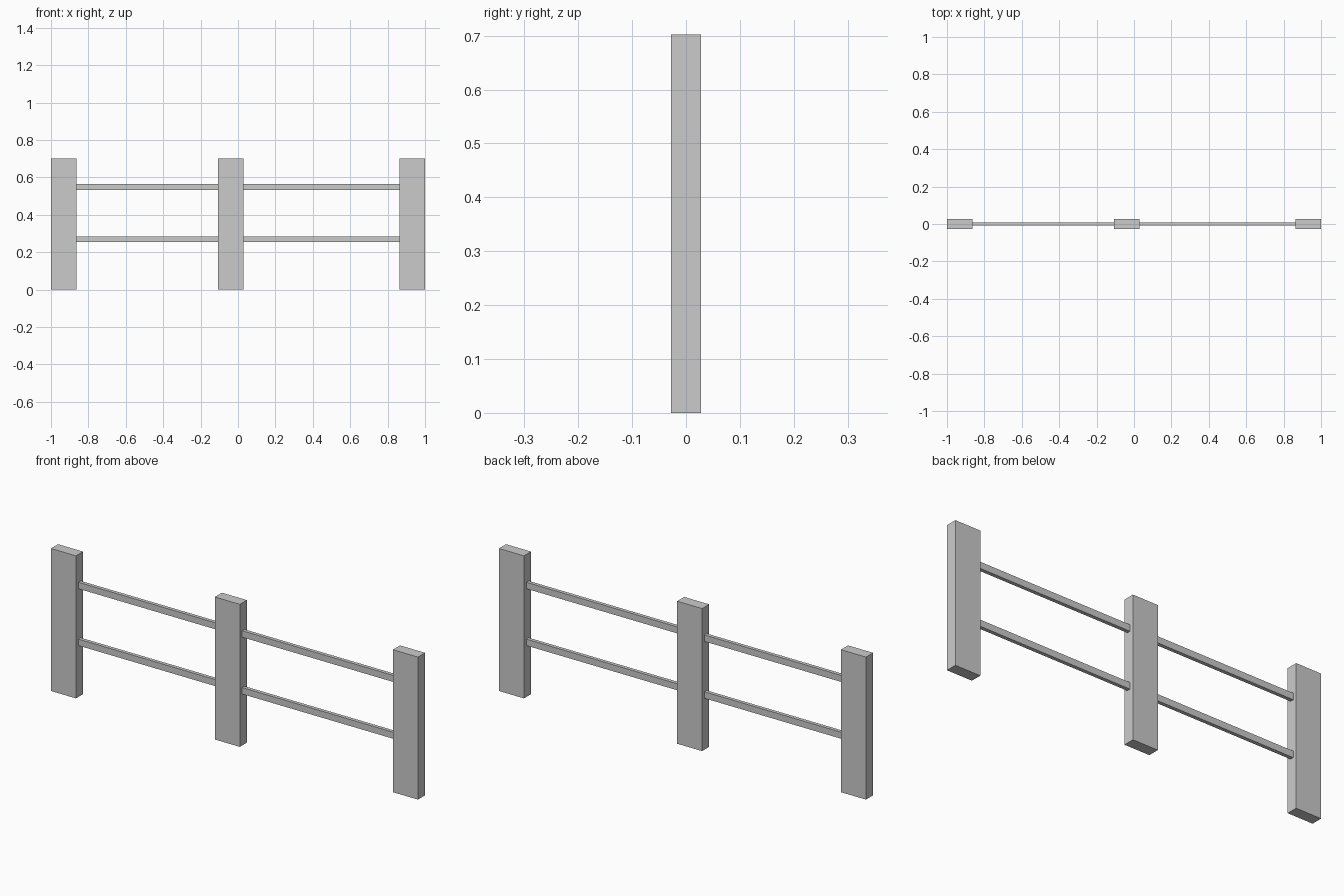
import bpy

if "Cube" in bpy.data.objects:
    bpy.data.objects.remove(bpy.data.objects["Cube"])


def box(name, x0, x1, half_depth, z0, z1):
    """Axis-aligned box centred on y = 0."""
    bpy.ops.mesh.primitive_cube_add(size=1, location=((x0 + x1) / 2, 0, (z0 + z1) / 2))
    obj = bpy.context.object
    obj.name = name
    obj.scale = (x1 - x0, 2 * half_depth, z1 - z0)
    bpy.ops.object.transform_apply(location=False, rotation=False, scale=True)
    return obj


POST_W = 0.136
POST_H = 0.702
post_lefts = {"left": -1.0, "middle": -0.107, "right": 1.0 - POST_W}

# Flat upright posts
for side, x in post_lefts.items():
    box(f"{side}_post", x, x + POST_W, 0.0275, 0, POST_H)

# Thin rails spanning each bay between neighbouring posts
xs = list(post_lefts.values())
for bay, (a, b) in zip(("left", "right"), zip(xs, xs[1:])):
    for level, z in (("lower", 0.269), ("upper", 0.549)):
        box(f"{bay}_{level}_rail", a + POST_W, b, 0.009, z - 0.016, z + 0.016)
